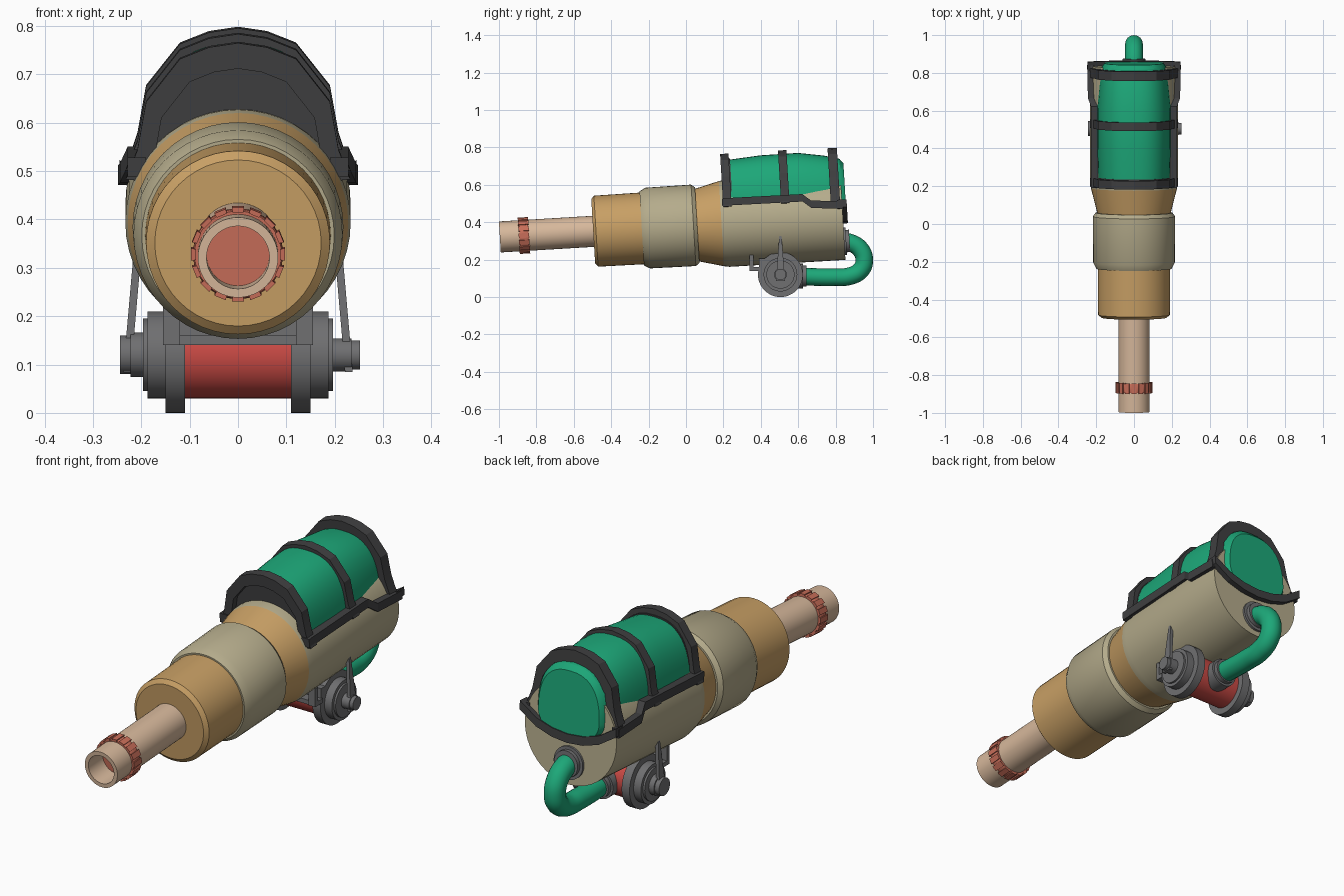
import bpy, bmesh
from math import sin, cos, pi, atan, radians
from mathutils import Matrix, Vector

if "Cube" in bpy.data.objects:
    bpy.data.objects.remove(bpy.data.objects["Cube"])


def material(name, *rgb):
    m = bpy.data.materials.new(name)
    m.diffuse_color = (*rgb, 1)
    m.use_nodes = True
    m.node_tree.nodes["Principled BSDF"].inputs["Base Color"].default_value = m.diffuse_color
    return m


TAN = material("tan", .58, .35, .13)
KHAKI = material("khaki", .46, .41, .26)
CREAM = material("cream", .68, .48, .33)
SALMON = material("salmon", .58, .155, .10)
GREEN = material("green", .012, .39, .19)
DARK = material("dark", .05, .05, .052)
STEEL = material("steel", .16, .16, .165)
RED = material("red", .6, .07, .06)

# Frames: the gun body is tilted slightly upward toward the rear
TILT = Matrix.Translation((0, 0, .381)) @ Matrix.Rotation(atan(.06), 4, 'X')
DRUM = Matrix.Translation((0, .505, .12)) @ Matrix.Rotation(-pi / 2, 4, 'Z')
FLAT = Matrix.Identity(4)


def smooth(ob, angle=32):
    bpy.ops.object.select_all(action='DESELECT')
    ob.select_set(True)
    bpy.context.view_layer.objects.active = ob
    bpy.ops.object.shade_smooth_by_angle(angle=radians(angle))


def skin(bm, rings, loop=False):
    """Skin a row of equal rings; cap the ends unless the row is a loop."""
    vs = [[bm.verts.new(p) for p in ring] for ring in rings]
    n = len(vs[0])
    for a, b in zip(vs, vs[1:] + (vs[:1] if loop else [])) :
        for i in range(n):
            bm.faces.new((a[i], a[(i + 1) % n], b[(i + 1) % n], b[i]))
    if not loop:
        bm.faces.new(vs[0])
        bm.faces.new(vs[-1])


def build(name, parts, mat, frame=TILT, loop=False, angle=32):
    bm = bmesh.new()
    for rings in parts:
        skin(bm, rings, loop)
    bmesh.ops.dissolve_degenerate(bm, dist=1e-5, edges=bm.edges[:])
    bmesh.ops.remove_doubles(bm, verts=bm.verts[:], dist=1e-5)
    bmesh.ops.recalc_face_normals(bm, faces=bm.faces[:])
    me = bpy.data.meshes.new(name)
    bm.to_mesh(me)
    bm.free()
    ob = bpy.data.objects.new(name, me)
    ob.matrix_world = frame
    bpy.context.collection.objects.link(ob)
    me.materials.append(mat)
    smooth(ob, angle)
    return ob


def lathe(name, profile, mat, frame=TILT, z=0, n=48):
    """Turn (position, radius) pairs around the local y axis."""
    rings = [[(max(r, 1e-4) * cos(2 * pi * i / n), s, z + max(r, 1e-4) * sin(2 * pi * i / n))
              for i in range(n)] for s, r in profile]
    return build(name, [rings], mat, frame)


def box(x0, x1, y0, y1, z0, z1):
    return [[(x0, y, z0), (x1, y, z0), (x1, y, z1), (x0, y, z1)] for y in (y0, y1)]


# Barrel with a hollow bore, and its toothed ring
lathe("barrel", [(-.69, .065), (-.997, .065), (-.997, .083), (-.45, .083)], CREAM)
lathe("bore_floor", [(-.70, .066), (-.69, .066)], DARK)
lathe("barrel_ring", [(-.892, .082), (-.892, .09), (-.885, .093), (-.85, .093),
                      (-.843, .09), (-.843, .082)], SALMON)
teeth = []
for k in range(16):
    rings = []
    for s in (-.896, -.84):
        rings.append([(r * cos(a), s, r * sin(a)) for r, a in
                      ((.088, 2 * pi * k / 16 - .13), (.098, 2 * pi * k / 16 - .13),
                       (.098, 2 * pi * k / 16 + .13), (.088, 2 * pi * k / 16 + .13))])
    teeth.append(rings)
build("ring_teeth", teeth, SALMON)

# Stepped round body
lathe("front_section", [(-.497, .172), (-.482, .19), (-.22, .192)], TAN)
lathe("middle_section", [(-.237, .199), (-.205, .216), (.04, .218), (.06, .203)], KHAKI)
lathe("taper_section", [(.05, .192), (.19, .228)], TAN)
lathe("rear_body", [(.19, .228), (.22, .233), (.84, .233)], KHAKI)


# Green tank on top: rounded arch sections, shallow underside inside the body
def arch(s, w, top, n=48):
    ring = []
    for i in range(n):
        c, d = cos(2 * pi * i / n), sin(2 * pi * i / n)
        x = w * abs(c) ** .8 * (1 if c > 0 else -1)
        z = (top - .08) * d ** .8 if d > 0 else .1 * d
        ring.append((x, s, .08 + z))
    return ring


build("tank", [[arch(.24, .19, .338), arch(.42, .195, .352), arch(.62, .195, .353),
                arch(.76, .183, .33), arch(.84, .17, .308), arch(.86, .155, .285)]], GREEN)
build("tank_front_panel", [[arch(.235, .19, .345), arch(.256, .19, .345)]], DARK)

# Angular ribs over the tank
HALF = [(.232, .09), (.208, .15), (.19, .25), (.12, .339), (.06, .363)]
OUTLINE = HALF + [(0, .372)] + [(-x, z) for x, z in reversed(HALF)]


def strap(name, path, s0, s1, k, centre):
    """Flat band along an (x, z) path; k scales the inner edge to the centre."""
    rings = []
    for x, z in path:
        xi, zi = x * k, centre + (z - centre) * k
        rings.append([(x, s0, z), (x, s1, z), (xi, s1, zi), (xi, s0, zi)])
    return build(name, [rings], DARK, angle=15)


strap("front_rib", OUTLINE, .205, .25, .83, .06)
strap("middle_rib", OUTLINE, .515, .56, .9, .06)
REAR = [(.245, .05), (.225, .1)] + OUTLINE[1:-1] + [(-.225, .1), (-.245, .05)]
strap("rear_rib", [(x, z * .99) for x, z in REAR], .78, .83, .83, .05)

# Rear cross strap dipping below the tank's end face
LOW = [(.245, .07), (.16, .015), (.08, -.01), (0, -.018),
       (-.08, -.01), (-.16, .015), (-.245, .07)]
build("rear_cross_strap", [[[(x, s, z + h) for s, h in
      ((.815, -.02), (.865, -.02), (.865, .02), (.815, .02))] for x, z in LOW]], DARK, angle=15)

# Side rails, stepping down and outward near the rear
RAIL = [(.2, .212, .115), (.63, .212, .112), (.675, .228, .075), (.845, .232, .06)]
build("side_rails", [[[(m * (x + dx), s, z + dz) for dx, dz in
      ((-.022, -.02), (.016, -.02), (.016, .02), (-.022, .02))] for s, x, z in RAIL]
      for m in (1, -1)], DARK, angle=15)

# Hose from the rear cap down to the drum, with a collar at each end
cu = bpy.data.curves.new("hose", 'CURVE')
cu.dimensions = '3D'
cu.bevel_depth = .047
cu.bevel_resolution = 6
cu.use_fill_caps = True
sp = cu.splines.new('BEZIER')
path = [(.82, .298), (.885, .288), (.936, .25), (.953, .195), (.935, .145), (.88, .113),
        (.79, .106), (.58, .112)]
sp.bezier_points.add(len(path) - 1)
for p, (y, z) in zip(sp.bezier_points, path):
    p.co = (0, y, z)
    p.handle_left_type = p.handle_right_type = 'AUTO'
hose = bpy.data.objects.new("hose", cu)
bpy.context.collection.objects.link(hose)
cu.materials.append(GREEN)
bpy.ops.object.select_all(action='DESELECT')
hose.select_set(True)
bpy.context.view_layer.objects.active = hose
bpy.ops.object.convert(target='MESH')
smooth(bpy.context.view_layer.objects.active)
lathe("upper_hose_collar", [(.82, .074), (.85, .074), (.85, .06), (.868, .06)], STEEL, z=-.133)
lathe("lower_hose_collar", [(.56, .066), (.625, .066), (.625, .056), (.645, .056)],
      STEEL, FLAT, z=.112)

# Cross drum under the body, with stepped end flanges
lathe("drum", [(-.125, .09), (.125, .09)], RED, DRUM)
for side, m in (("left", -1), ("right", 1)):
    steps = [(.11, .12), (.15, .12), (.15, .09), (.187, .09), (.187, .075), (.196, .075)]
    lathe(side + "_flange", [(m * s, r) for s, r in steps], STEEL, DRUM)
    # Thin pointed lever beside each flange
    build(side + "_lever", [[[(m * (x + dx), .505 + dy, z) for dx, dy in
          ((-.008, -w), (.008, -w), (.008, w), (-.008, w))]
          for x, w, z in ((.229, .024, .085), (.222, .018, .17), (.208, .006, .33))]],
          STEEL, FLAT)
lathe("left_hub", [(-.19, .046), (-.222, .046), (-.222, .04), (-.244, .04)], STEEL, DRUM)
lathe("right_hub", [(.19, .034), (.235, .034), (.235, .03), (.252, .03)], STEEL, DRUM)

# Mounting bracket between drum and body
build("drum_bracket", [box(-.15, .15, .39, .54, .145, .205),
                       box(-.155, .155, .345, .395, .14, .16),
                       box(-.155, -.12, .34, .36, .14, .225),
                       box(.12, .155, .34, .36, .14, .225)], STEEL, FLAT)
